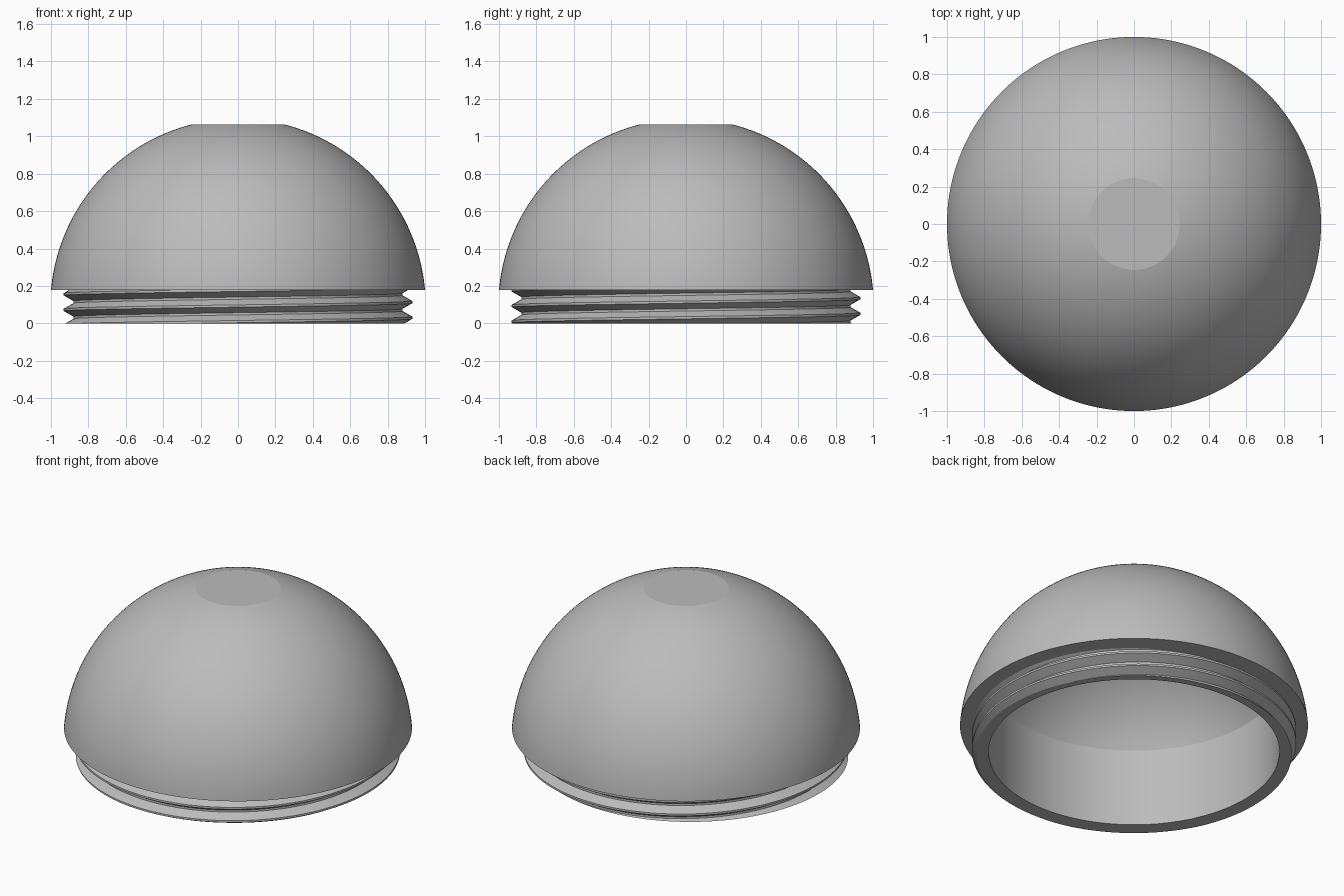
import bpy
import bmesh
from math import sin, cos, pi, atan2, hypot, sqrt

SEGMENTS = 160
RIM_R, RIM_Z = 1.0, 0.177        # widest edge of the dome
FLAT_R, TOP_Z = 0.245, 1.064     # flat disc on top
BORE_R = 0.836                   # straight inner wall
CREST_R, ROOT_R = 0.932, 0.88    # screw thread
PITCH, START, LAND = 0.0835, 0.03, 0.006

# Sphere centre on the axis that passes through both dome edges
CENTRE = (TOP_Z**2 - RIM_Z**2 + FLAT_R**2 - RIM_R**2) / (2 * (TOP_Z - RIM_Z))
OUTER_R = hypot(RIM_R, RIM_Z - CENTRE)
INNER_R = 0.927
BORE_Z = CENTRE + sqrt(INNER_R**2 - BORE_R**2)


def arc(radius, start, end, steps):
    """Points (r, z) along the dome's curve between two elevations."""
    angles = [start + (end - start) * i / steps for i in range(steps + 1)]
    return [(radius * cos(a), CENTRE + radius * sin(a)) for a in angles]


def thread(turn):
    """Thread outline from top to bottom, trimmed to the neck's height."""
    raw = []
    for k in range(4, -4, -1):
        z = START + PITCH * (k + turn)
        half = PITCH / 2
        raw += [(CREST_R, z + LAND), (CREST_R, z - LAND),
                (ROOT_R, z - half + LAND), (ROOT_R, z - half - LAND)]

    def radius_at(z):
        for (r0, z0), (r1, z1) in zip(raw, raw[1:]):
            if z1 <= z <= z0:
                return r0 + (r1 - r0) * (z0 - z) / (z0 - z1)
        return ROOT_R

    heights = [min(max(z, 0), RIM_Z) for _, z in raw]
    return [(r if z == h else radius_at(h), h) for (r, z), h in zip(raw, heights)]


outer = arc(OUTER_R, atan2(TOP_Z - CENTRE, FLAT_R), atan2(RIM_Z - CENTRE, RIM_R), 40)
inner = arc(INNER_R, atan2(BORE_Z - CENTRE, BORE_R), pi / 2, 32)

# Sweep the closed outline round the axis, the thread climbing as it turns
bm = bmesh.new()
columns = []
for i in range(SEGMENTS + 1):
    a = 2 * pi * i / SEGMENTS
    outline = [(0, TOP_Z)] + outer + thread(i / SEGMENTS) + [(BORE_R, 0)] + inner
    columns.append([bm.verts.new((r * cos(a), r * sin(a), z)) for r, z in outline])
for left, right in zip(columns, columns[1:]):
    for j in range(len(left) - 1):
        bm.faces.new((left[j], left[j + 1], right[j + 1], right[j]))
bmesh.ops.remove_doubles(bm, verts=bm.verts, dist=0.00005)
bmesh.ops.dissolve_degenerate(bm, edges=bm.edges, dist=0.00005)
bmesh.ops.recalc_face_normals(bm, faces=bm.faces)

mesh = bpy.data.meshes.new("threaded_dome")
bm.to_mesh(mesh)
bm.free()
dome = bpy.data.objects.new("threaded_dome", mesh)

cube = bpy.data.objects.get("Cube")
if cube:
    bpy.data.objects.remove(cube, do_unlink=True)
bpy.context.collection.objects.link(dome)

# Plain grey
grey = bpy.data.materials.new("plain_grey")
grey.use_nodes = True
colour = (0.5, 0.5, 0.5, 1)
grey.diffuse_color = colour
grey.node_tree.nodes["Principled BSDF"].inputs["Base Color"].default_value = colour
mesh.materials.append(grey)

# Smooth curves, crisp rims and thread edges
bpy.ops.object.select_all(action="DESELECT")
dome.select_set(True)
bpy.context.view_layer.objects.active = dome
bpy.ops.object.shade_smooth_by_angle(angle=0.2)
